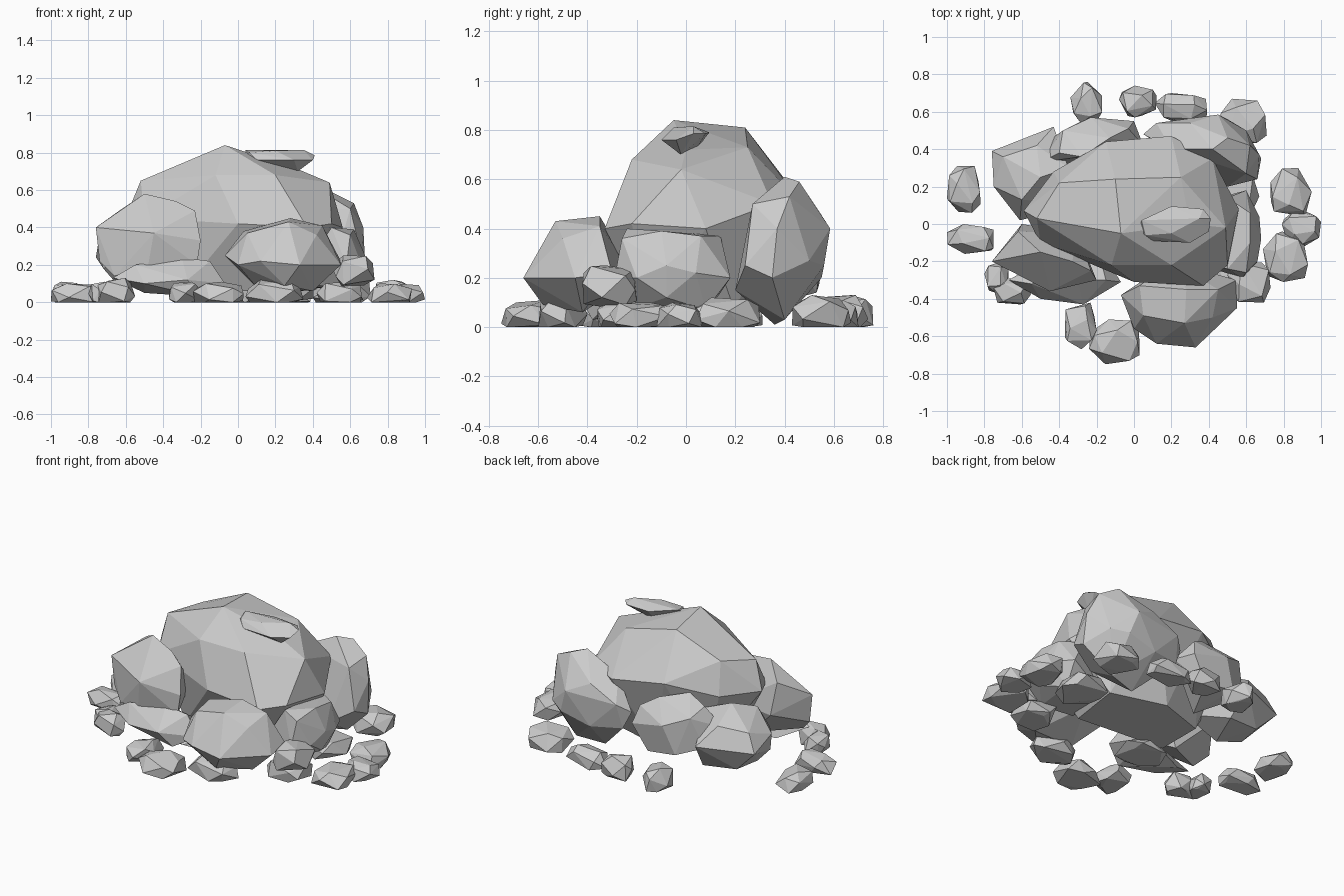
import bpy, bmesh, math, random
from mathutils import Vector


def hull_rock(name, pts):
    """Faceted rock: convex hull of a few points, flat shaded."""
    bm = bmesh.new()
    for p in pts:
        bm.verts.new(p)
    res = bmesh.ops.convex_hull(bm, input=bm.verts[:])
    junk = {g for g in res["geom_interior"] + res["geom_unused"] if isinstance(g, bmesh.types.BMVert)}
    bmesh.ops.delete(bm, geom=list(junk), context='VERTS')
    bmesh.ops.dissolve_limit(bm, angle_limit=math.radians(5), verts=bm.verts[:], edges=bm.edges[:])
    bmesh.ops.recalc_face_normals(bm, faces=bm.faces[:])
    me = bpy.data.meshes.new(name)
    bm.to_mesh(me)
    bm.free()
    ob = bpy.data.objects.new(name, me)
    bpy.context.collection.objects.link(ob)
    return ob


def box_rock(name, x0, x1, y0, y1, z0, z1, seed, n=16, flat=-0.5):
    """Random blocky rock fitted exactly to a bounding box, with a flattened underside."""
    rng = random.Random(seed)
    pts = []
    for i in range(n):
        z = 1 - 2 * (i + 0.5) / n
        a = i * 2.39996 + seed + rng.uniform(-0.3, 0.3)
        r = math.sqrt(1 - z * z)
        v = Vector((r * math.cos(a), r * math.sin(a), z)) * rng.uniform(0.9, 1.1)
        v = Vector([math.copysign(abs(c) ** 0.75, c) for c in v])
        v.z = max(v.z, flat)
        pts.append(v)
    lo = [min(p[k] for p in pts) for k in range(3)]
    hi = [max(p[k] for p in pts) for k in range(3)]
    mn, mx = (x0, y0, z0), (x1, y1, z1)
    hull_rock(name, [[mn[k] + (p[k] - lo[k]) / (hi[k] - lo[k]) * (mx[k] - mn[k])
                      for k in range(3)] for p in pts])


# Main boulder
hull_rock("main_boulder", [
    (-.07, -.05, .84), (-.1, .24, .81), (-.52, .03, .65), (-.4, .22, .68), (.3, 0, .72),
    (.25, .25, .73), (.49, -.02, .64), (.56, .08, .4), (.5, -.22, .42), (.37, -.33, .4),
    (0, -.31, .42), (-.12, -.22, .68), (.2, -.22, .68), (-.5, -.1, .45), (-.59, .07, .48),
    (-.43, .28, .48), (-.15, .44, .55), (.2, .47, .5), (.42, .35, .5), (.35, .2, .06),
    (-.3, .2, .06), (-.3, -.1, .06), (.3, -.15, .06), (0, .3, .06)])

# Large boulders leaning around it
hull_rock("left_boulder", [
    (-.76, -.2, .4), (-.5, -.15, .58), (-.33, -.2, .54), (-.23, -.25, .49), (-.2, -.3, .33),
    (-.22, -.3, .2), (-.62, -.04, .5), (-.74, -.2, .22), (-.66, -.25, .14), (-.45, -.36, .37),
    (-.48, -.33, .2), (-.3, -.05, .3), (-.6, 0, .3), (-.4, -.1, .1)])
hull_rock("front_boulder", [
    (-.07, -.38, .25), (.03, -.33, .38), (.28, -.35, .45), (.45, -.35, .41), (.55, -.45, .2),
    (.55, -.3, .22), (.33, -.66, .2), (.12, -.64, .22), (0, -.56, .2), (.05, -.49, .37),
    (.27, -.53, .43), (.42, -.5, .36), (.1, -.45, .08), (.4, -.42, .06), (.25, -.58, .09), (.2, -.2, .2)])
hull_rock("right_boulder", [
    (.6, -.26, .36), (.5, -.24, .4), (.62, .06, .37), (.67, .04, .22), (.66, -.2, .2),
    (.58, .08, .07), (.58, -.29, .2), (.5, .14, .37), (.3, -.2, .1), (.3, .1, .08),
    (.54, -.2, .08), (.68, -.08, .25), (.65, -.08, .12), (.6, .18, .2), (.62, -.1, .39)])
hull_rock("back_right_boulder", [
    (.42, .4, .61), (.5, .46, .59), (.2, .4, .5), (.05, .48, .33), (.12, .54, .38), (.45, .585, .4),
    (.6, .5, .27), (.67, .37, .4), (.68, .35, .2), (.6, .27, .5), (.66, .24, .25),
    (.5, .2, .15), (.1, .5, .22), (.32, .36, .01), (.5, .4, .03), (.5, .56, .25), (.3, .55, .2),
    (.62, .42, .53), (.3, .54, .47)])
hull_rock("back_left_boulder", [
    (-.76, .39, .24), (-.43, .52, .25), (-.75, .2, .3), (-.61, .02, .24), (-.6, .13, .41),
    (-.5, .25, .45), (-.52, .42, .37), (-.7, .36, .35), (-.35, .3, .4), (-.3, .1, .2),
    (-.62, .37, .1), (-.4, .4, .08), (-.5, .15, .07), (-.72, .17, .18), (-.65, .2, .1)])
hull_rock("back_boulder", [
    (-.5, .33, .32), (-.38, .5, .41), (-.28, .36, .5), (-.13, .46, .47), (-.23, .57, .35),
    (0, .55, .3), (.05, .42, .3), (-.45, .45, .22), (-.3, .54, .17), (-.1, .53, .14),
    (-.2, .3, .08), (-.03, .51, .41), (-.4, .38, .45)])
hull_rock("low_front_slab", [
    (-.67, -.3, .13), (-.55, -.32, .2), (-.3, -.3, .24), (-.15, -.3, .22), (-.07, -.31, .1),
    (-.27, -.43, .12), (-.5, -.4, .1), (-.2, -.38, .03), (-.5, -.2, .05), (-.2, -.1, .1)])

# Thin slab resting on top
hull_rock("top_slab", [
    (.03, -.03, .78), (.04, .02, .815), (.2, .095, .79), (.37, .08, .785), (.41, .03, .785),
    (.4, -.04, .76), (.3, -.1, .76), (.1, -.09, .76), (.32, -.02, .7), (.2, .04, .72),
    (.2, -.05, .81), (.35, .03, .815), (.06, -.06, .8)])

# Pebbles: x0, x1, y0, y1, height
pebbles = [
    (-1, -.82, .06, .31, .11), (-1, -.75, -.16, 0, .1), (-.8, -.67, -.37, -.2, .11),
    (-.75, -.55, -.43, -.29, .13), (-.37, -.2, -.67, -.42, .11), (-.24, .03, -.75, -.51, .11),
    (.69, .93, -.31, -.04, .1), (.79, 1, -.12, .07, .1), (.73, .95, .04, .3, .12),
    (.45, .71, .43, .67, .13), (.11, .39, .54, .7, .11), (-.08, .12, .57, .74, .13),
    (-.34, -.17, .54, .76, .13), (.04, .35, -.6, -.4, .12)]
for i, (a, b, c, d, h) in enumerate(pebbles):
    box_rock(f"pebble_{i + 1}", a, b, c, d, 0, h, i + 3)

# Filler stones tucked under the pile
box_rock("right_upper_stone", .5, .73, -.42, -.2, .08, .25, 41, 14, -0.9)
fillers = [(.4, .67, 0, .3, .1), (-.35, -.05, -.3, -.05, .06), (.42, .66, -.36, -.14, .11)]
for i, (a, b, c, d, h) in enumerate(fillers):
    box_rock(f"filler_stone_{i + 1}", a, b, c, d, 0, h, i + 60)
